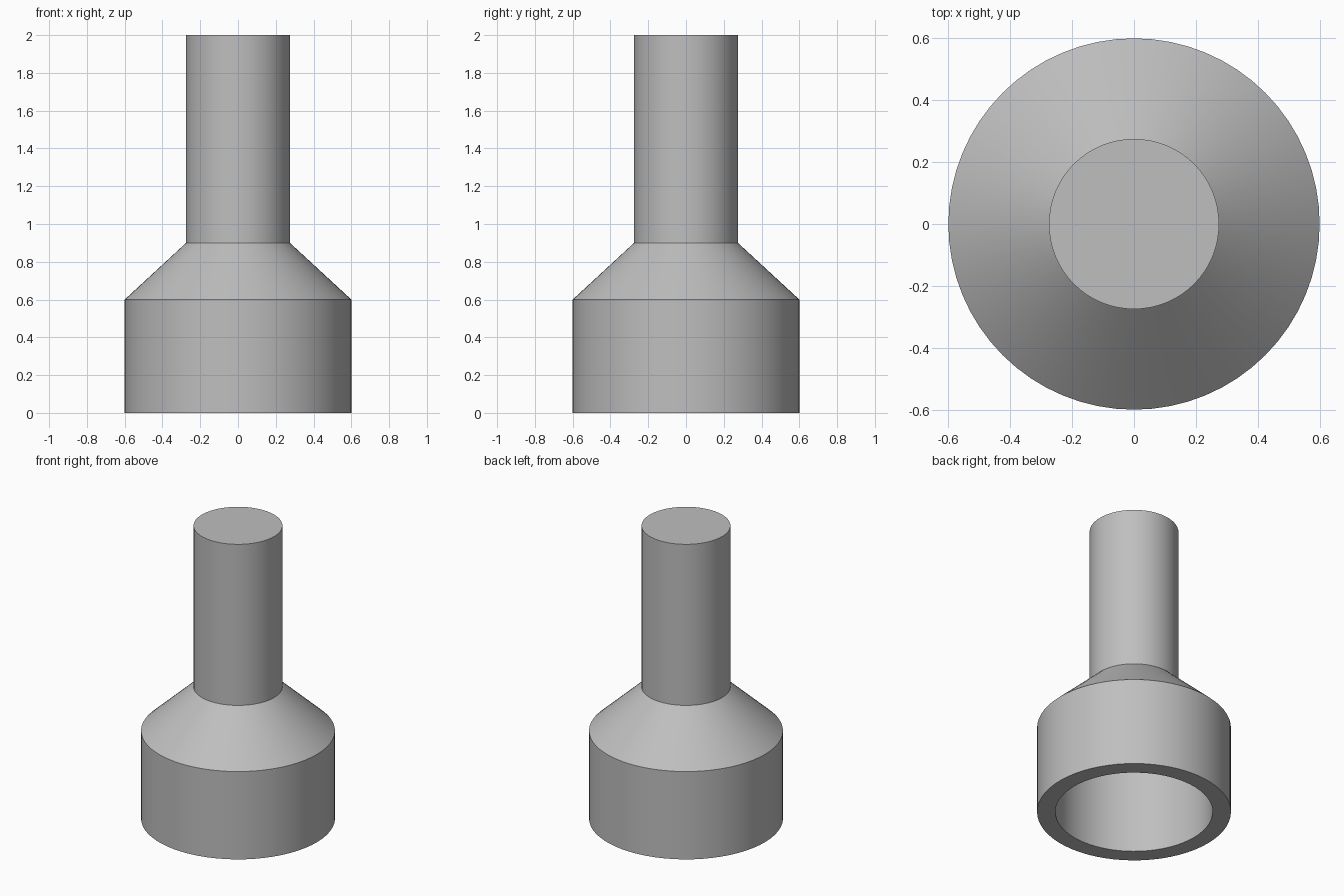
import bpy, bmesh, math

if "Cube" in bpy.data.objects:
    bpy.data.objects.remove(bpy.data.objects["Cube"])

SIDES = 64

grey = bpy.data.materials.new("plain grey")
grey.diffuse_color = (0.52, 0.52, 0.52, 1.0)
grey.use_nodes = True
grey.node_tree.nodes["Principled BSDF"].inputs["Base Color"].default_value = grey.diffuse_color

# Half profile (radius, height): bore end, bore wall, rim, collar, shoulder, stem, cap
profile = [(0, 0.6), (0.487, 0.6), (0.487, 0), (0.6, 0),
           (0.6, 0.6), (0.275, 0.9), (0.275, 2.0), (0, 2.0)]

# Revolve the profile around z
bm = bmesh.new()
verts = [bm.verts.new((r, 0, z)) for r, z in profile]
edges = [bm.edges.new(pair) for pair in zip(verts, verts[1:])]
bmesh.ops.spin(bm, geom=verts + edges, cent=(0, 0, 0), axis=(0, 0, 1),
               angle=math.tau, steps=SIDES, use_duplicate=False)
bmesh.ops.remove_doubles(bm, verts=bm.verts, dist=0.0005)
bmesh.ops.recalc_face_normals(bm, faces=bm.faces)
mesh = bpy.data.meshes.new("stepped_sleeve")
bm.to_mesh(mesh)
bm.free()
mesh.materials.append(grey)

# Stem, shoulder and hollow collar in one turned body
sleeve = bpy.data.objects.new("stepped_sleeve", mesh)
bpy.context.collection.objects.link(sleeve)
bpy.context.view_layer.objects.active = sleeve
sleeve.select_set(True)
bpy.ops.object.shade_smooth_by_angle(angle=math.radians(30))
